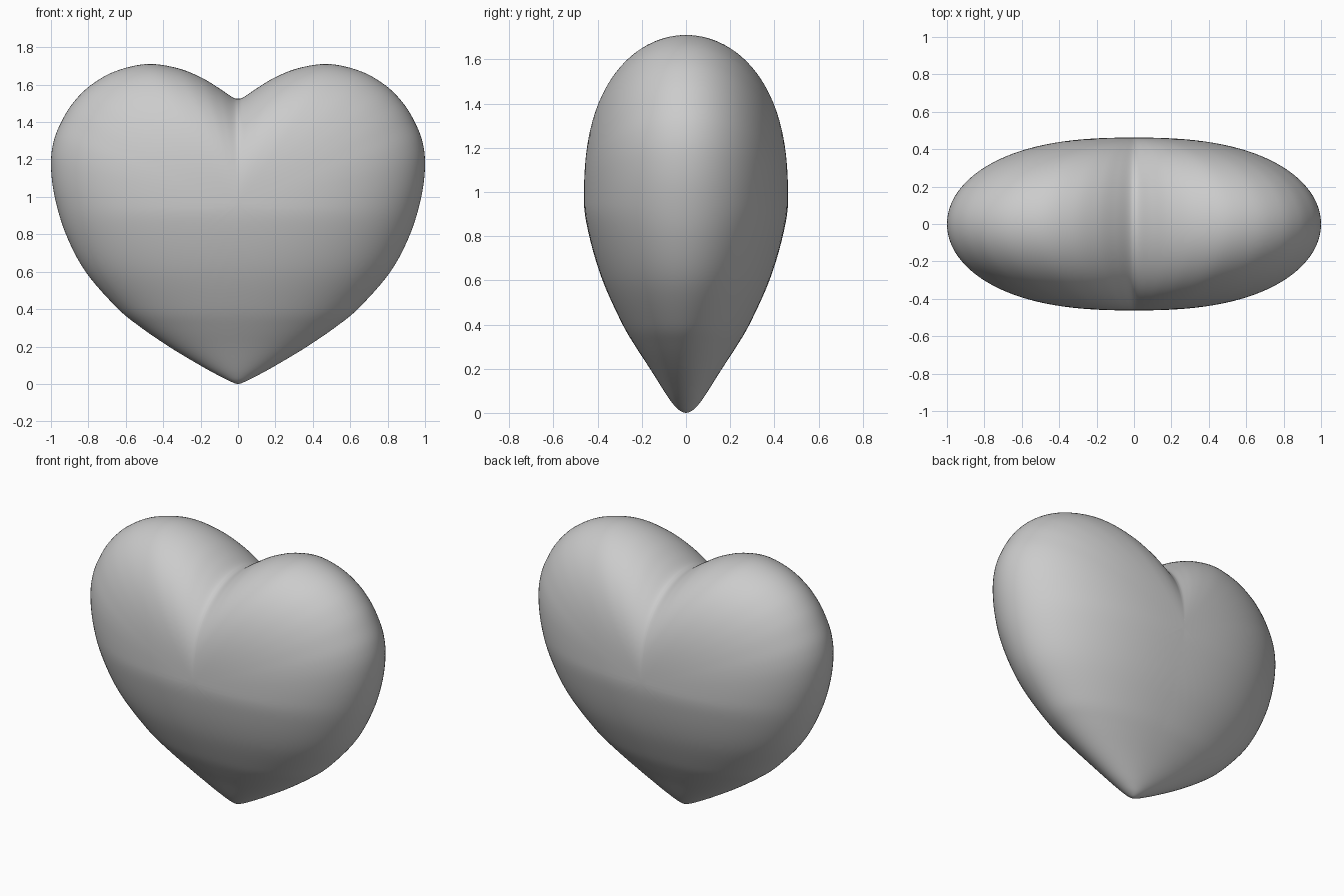
import bpy, bmesh, math

if "Cube" in bpy.data.objects:
    bpy.data.objects.remove(bpy.data.objects["Cube"])

CZ = 0.96      # height of the fullest point
DEPTH = 0.462  # half thickness there
RINGS = 32


def smooth_path(pts, before, after, steps=6):
    """Catmull-Rom curve through 2D points with given phantom end points."""
    p = [before] + pts + [after]
    out = []
    for i in range(1, len(p) - 2):
        for s in range(steps):
            t = s / steps
            out.append(tuple(
                0.5 * (2 * b + (c - a) * t + (2 * a - 5 * b + 4 * c - d) * t * t
                       + (3 * b - a - 3 * c + d) * t ** 3)
                for a, b, c, d in zip(p[i - 1], p[i], p[i + 1], p[i + 2])))
    return out + [pts[-1]]


def lookup(path, z):
    """First coordinate of a rising path at height z."""
    for (a, za), (b, zb) in zip(path, path[1:]):
        if za <= z <= zb and zb > za:
            return a + (b - a) * (z - za) / (zb - za)
    return path[0][0] if z <= path[0][1] else path[-1][0]


# Right half of the heart outline (x, z), from tip to notch
outline_pts = [(0, 0), (.04, .013), (.1, .043), (.2, .098), (.37, .2), (.53, .31),
               (.65, .41), (.815, .6), (.92, .8), (.98, 1.0), (1.0, 1.17),
               (.985, 1.3), (.94, 1.41), (.88, 1.505), (.79, 1.595), (.66, 1.67),
               (.49, 1.71), (.33, 1.69), (.2, 1.64), (.1, 1.58), (.03, 1.533), (0, 1.525)]
outline = smooth_path(outline_pts, (-.04, .013), (-.03, 1.533))

# Half thickness (y, z) of the lower body along the centre line
depth_pts = [(0, 0), (.035, .015), (.066, .05), (.1, .1), (.163, .2), (.228, .3),
             (.287, .4), (.378, .6), (.438, .8), (DEPTH, CZ)]
depth = smooth_path(depth_pts, (-.035, .015), (.438, 1.12))


def half_thickness(x, z, t):
    if t >= 1:
        return 0.0
    if z >= CZ:  # lobes: round off radially
        return DEPTH * math.sqrt(1 - t ** 2.5)
    w = max(lookup(outline, z), 1e-5)  # lower body: oval sections tapering to the tip
    p = 2.0 + 0.5 * z / CZ
    return lookup(depth, z) * math.sqrt(max(0, 1 - min(1, x / w) ** p))


# Front right quarter of the heart, mirrored to the left and back
bm = bmesh.new()
centre = bm.verts.new((0, -DEPTH, CZ))
rays = []
for ox, oz in outline:
    ray = []
    for k in range(1, RINGS + 1):
        t = math.sin(math.pi / 2 * k / RINGS) if k < RINGS else 1.0
        x, z = ox * t, CZ + (oz - CZ) * t
        ray.append(bm.verts.new((x, -half_thickness(x, z, t), z)))
    rays.append(ray)
for a, b in zip(rays, rays[1:]):
    bm.faces.new((centre, a[0], b[0]))
    for k in range(RINGS - 1):
        bm.faces.new((a[k], a[k + 1], b[k + 1], b[k]))
for f in bm.faces:
    f.smooth = True

mesh = bpy.data.meshes.new("heart")
bm.to_mesh(mesh)
bm.free()
heart = bpy.data.objects.new("heart", mesh)
bpy.context.collection.objects.link(heart)
mirror = heart.modifiers.new("mirror", 'MIRROR')
mirror.use_axis = (True, True, False)
mirror.merge_threshold = 0.0005
